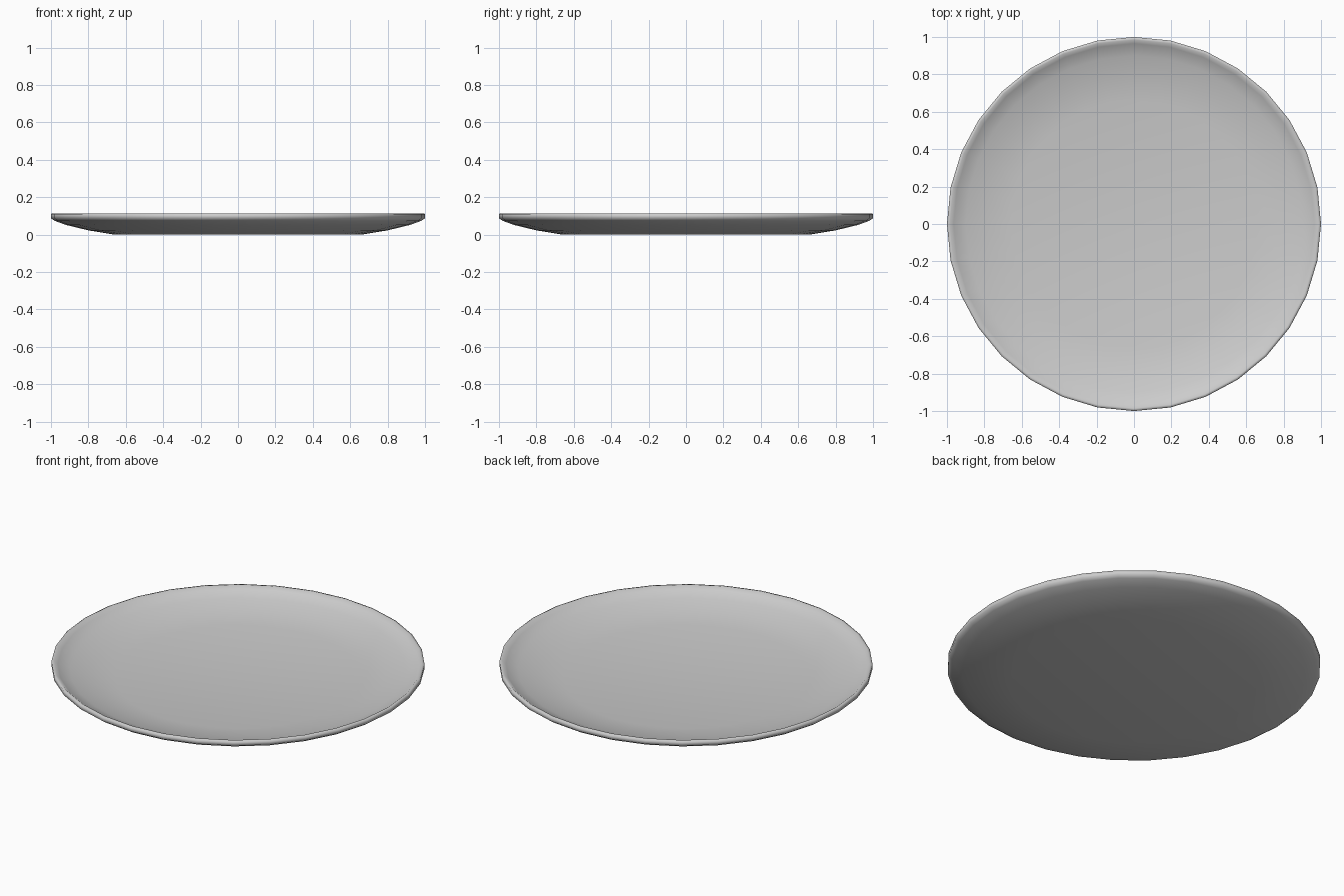
import bpy, bmesh
from math import cos, sin, tau

if "Cube" in bpy.data.objects:
    bpy.data.objects.remove(bpy.data.objects["Cube"])

SIDES = 32

# Plate cross-section (radius, height): underside centre, rim, inside centre
profile = [(0, 0.004), (0.66, 0.004), (0.80, 0.027), (0.92, 0.056), (0.98, 0.078),
           (1.0, 0.092), (1.0, 0.115), (0.985, 0.118), (0.965, 0.102),
           (0.90, 0.079), (0.79, 0.053), (0.66, 0.032), (0, 0.03)]
low = min(z for r, z in profile)


def lathe(name, points):
    bm = bmesh.new()
    rings = []
    for r, z in points:
        count = SIDES if r > 0 else 1
        rings.append([bm.verts.new((r * cos(tau * i / SIDES), r * sin(tau * i / SIDES), z - low))
                      for i in range(count)])
    for a, b in zip(rings, rings[1:]):
        for i in range(SIDES):
            j = (i + 1) % SIDES
            quad = [a[i % len(a)], a[j % len(a)], b[j % len(b)], b[i % len(b)]]
            bm.faces.new(list(dict.fromkeys(quad)))
    bmesh.ops.recalc_face_normals(bm, faces=bm.faces)
    for f in bm.faces:
        f.smooth = True
    mesh = bpy.data.meshes.new(name)
    bm.to_mesh(mesh)
    bm.free()
    obj = bpy.data.objects.new(name, mesh)
    bpy.context.collection.objects.link(obj)
    return obj


lathe("plate", profile)
